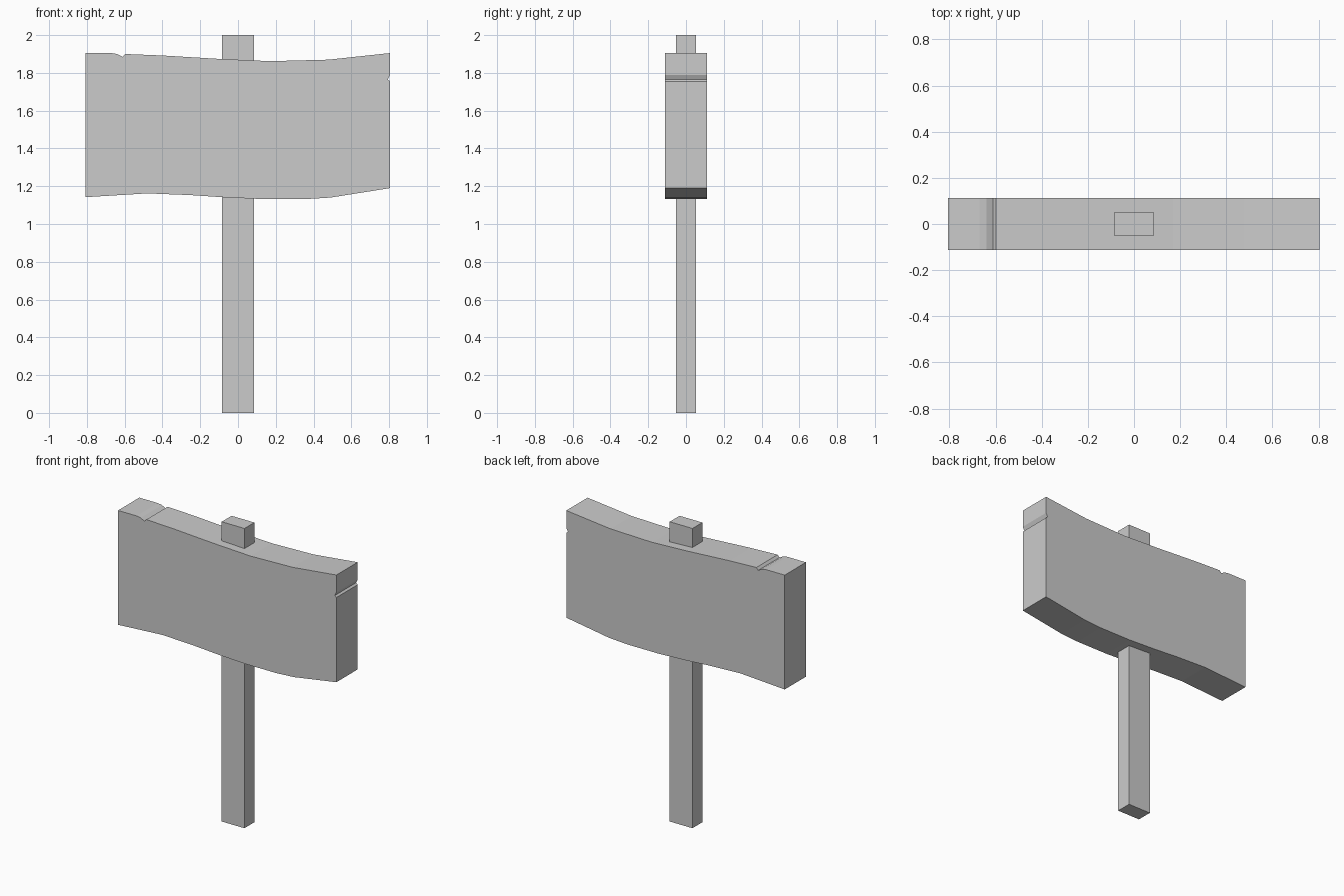
import bpy
import bmesh

cube = bpy.data.objects.get("Cube")
if cube:
    bpy.data.objects.remove(cube)

# Single plain grey
GREY = (0.6, 0.6, 0.6, 1)
grey = bpy.data.materials.new("plain grey")
grey.use_nodes = True
grey.diffuse_color = GREY
grey.node_tree.nodes["Principled BSDF"].inputs["Base Color"].default_value = GREY


def extrude_y(name, outline, depth):
    """Extrude an x-z outline evenly either side of y = 0."""
    bm = bmesh.new()
    face = bm.faces.new([bm.verts.new((x, -depth / 2, z)) for x, z in outline])
    result = bmesh.ops.extrude_face_region(bm, geom=[face])
    moved = [v for v in result["geom"] if isinstance(v, bmesh.types.BMVert)]
    bmesh.ops.translate(bm, verts=moved, vec=(0, depth, 0))
    bmesh.ops.recalc_face_normals(bm, faces=bm.faces)
    mesh = bpy.data.meshes.new(name)
    bm.to_mesh(mesh)
    bm.free()
    mesh.materials.append(grey)
    obj = bpy.data.objects.new(name, mesh)
    bpy.context.collection.objects.link(obj)
    return obj


# Warped board: edges listed clockwise from the top left corner
top_edge = [(-0.807, 1.905), (-0.67, 1.905), (-0.64, 1.9)]
top_notch = [(-0.612, 1.885), (-0.598, 1.9)]
top_sag = [(-0.4, 1.892), (-0.1, 1.874), (0.17, 1.862), (0.48, 1.87), (0.805, 1.905)]
side_notch = [(0.805, 1.79), (0.793, 1.765), (0.805, 1.755)]
bottom_edge = [(0.805, 1.19), (0.49, 1.14), (0.36, 1.132), (0.13, 1.132),
               (-0.07, 1.141), (-0.25, 1.153), (-0.48, 1.162), (-0.807, 1.142)]
extrude_y("sign_board", top_edge + top_notch + top_sag + side_notch + bottom_edge, 0.224)

# Square-cut post running through the board
half = 0.084
extrude_y("post", [(-half, 0), (half, 0), (half, 2), (-half, 2)], 0.104)
